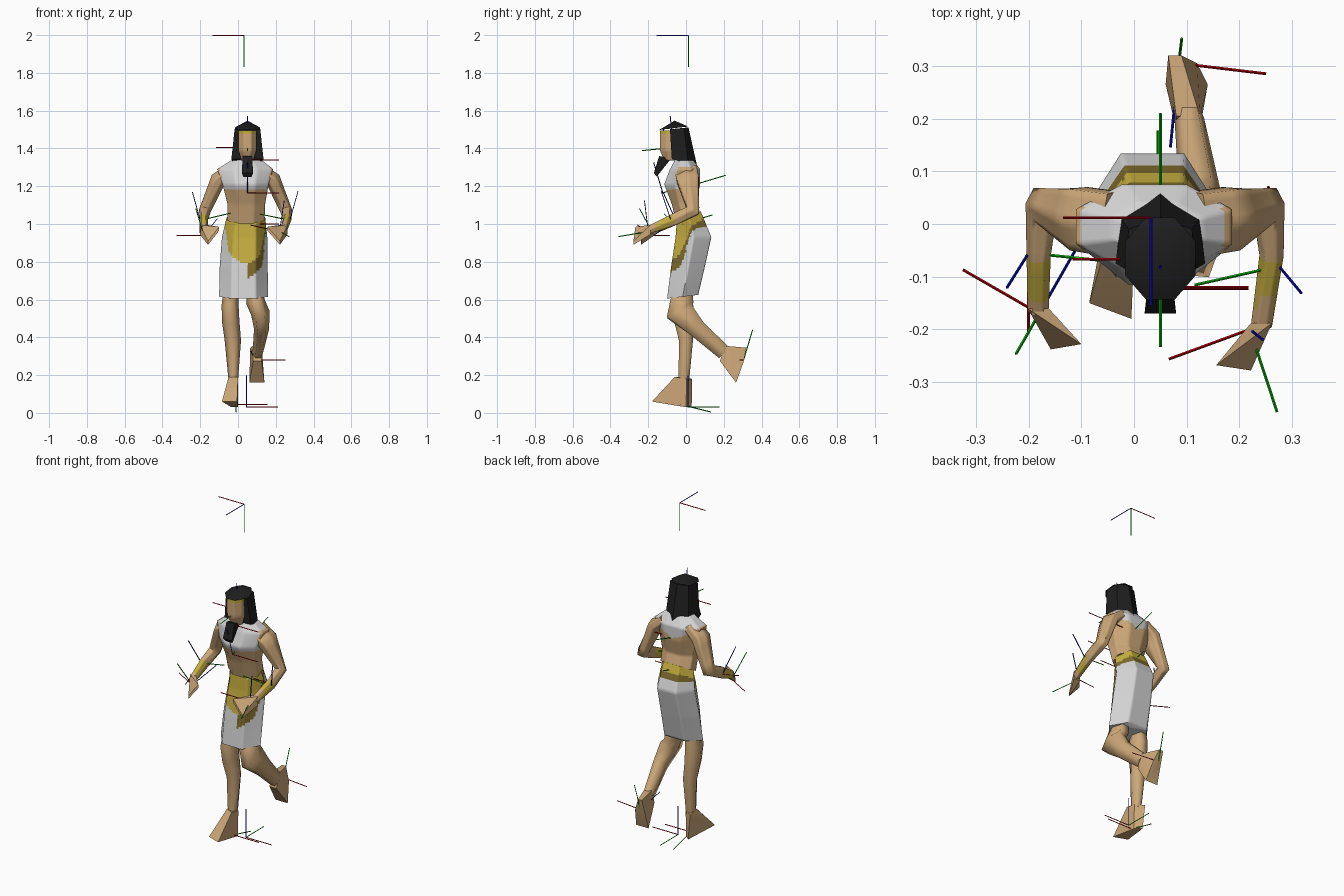
import bpy, bmesh, math
from mathutils import Vector

if "Cube" in bpy.data.objects:
    bpy.data.objects.remove(bpy.data.objects["Cube"])

MATS = {}


def material(name, r, g, b):
    MATS[name] = bpy.data.materials.new(name)
    MATS[name].diffuse_color = (r, g, b, 1)


material("skin", 0.61, 0.39, 0.19)
material("white_cloth", 0.65, 0.65, 0.65)
material("gold", 0.56, 0.42, 0.05)
material("dark_gold", 0.2, 0.14, 0.025)
material("black_hair", 0.013, 0.013, 0.014)
material("axis_red", 0.55, 0, 0.003)
material("axis_green", 0.003, 0.55, 0.003)
material("axis_blue", 0.003, 0.003, 0.55)


def finish(name, bm, mats, rule=None, angle=75):
    bmesh.ops.recalc_face_normals(bm, faces=bm.faces)
    if rule:
        for f in bm.faces:
            f.material_index = mats.index(rule(f.calc_center_median()))
    me = bpy.data.meshes.new(name)
    bm.to_mesh(me)
    bm.free()
    for m in mats:
        me.materials.append(MATS[m])
    ob = bpy.data.objects.new(name, me)
    bpy.context.collection.objects.link(ob)
    bpy.ops.object.select_all(action='DESELECT')
    ob.select_set(True)
    bpy.context.view_layer.objects.active = ob
    if angle:
        bpy.ops.object.shade_smooth_by_angle(angle=math.radians(angle))


def loft(name, rings, mats, rule=None, cuts=0, angle=75):
    """Bridge rings of points, refine for painted areas, cap the ends."""
    bm = bmesh.new()
    vs = [[bm.verts.new(p) for p in r] for r in rings]
    n = len(vs[0])
    for a, b in zip(vs, vs[1:]):
        for i in range(n):
            j = (i + 1) % n
            bm.faces.new((a[i], a[j], b[j], b[i]))
    if cuts:
        bmesh.ops.subdivide_edges(bm, edges=bm.edges[:], cuts=cuts, use_grid_fill=True)
    bmesh.ops.holes_fill(bm, edges=[e for e in bm.edges if e.is_boundary], sides=0)
    finish(name, bm, mats, rule, angle)


def ring(z, cx, rx, y0, y1, tilt=0.0, n=8):
    """Level ring filling a box; tilt raises its back. Six sides point sideways."""
    phase = 0.5 if n == 8 else 0
    kx = 1 / math.cos(math.pi / 8) if n == 8 else 1
    ky = 1 / math.cos(math.pi / n)
    pts = []
    for i in range(n):
        a = 2 * math.pi * (i + phase) / n
        y = math.sin(a) * (y1 - y0) / 2 * ky
        pts.append((cx + math.cos(a) * rx * kx, (y0 + y1) / 2 + y, z + tilt * y))
    return pts


def limb(name, path, mats=("skin",), rule=None, cuts=0, n=6):
    """Tube along path points (x, y, z, sideways radius, other radius)."""
    P = [Vector(p[:3]) for p in path]
    rings = []
    for i, p in enumerate(path):
        t = Vector()
        if i > 0:
            t += (P[i] - P[i - 1]).normalized()
        if i < len(P) - 1:
            t += (P[i + 1] - P[i]).normalized()
        t.normalize()
        u = (Vector((1, 0, 0)) - t * t.x).normalized()
        v = t.cross(u)
        rings.append([P[i] + u * math.cos(a) * p[3] + v * math.sin(a) * p[4]
                      for a in (2 * math.pi * k / n for k in range(n))])
    loft(name, rings, list(mats), rule, cuts)


def hull(name, pts, mat):
    bm = bmesh.new()
    for p in pts:
        bm.verts.new(p)
    bmesh.ops.convex_hull(bm, input=bm.verts[:])
    for v in [v for v in bm.verts if not v.link_faces]:
        bm.verts.remove(v)
    finish(name, bm, [mat], angle=35)


def wedge(name, edges, mat, skew=0.0):
    """Solid spanned by crosswise edges (y, z, x0, x1)."""
    hull(name, [(x, y + s * skew, z) for y, z, *xs in edges
                for x, s in zip(xs, (1, -1))], mat)


# skirt with a rounded gold apron that wraps round into a belt
def skirt_colour(c):
    low = 0.79 + 0.11 * ((c.x - 0.04) / 0.115) ** 2 + 1.8 * max(0, c.y + 0.03)
    low = min(low, 1.025)
    band = 0.075 if c.y < 0 else 0.04
    if c.z > low:
        return "gold"
    if c.z > low - band and (c.x > 0.055 or c.y > 0.03):
        return "dark_gold"
    return "white_cloth"


loft("skirt", [
    ring(0.615, 0.03, 0.13, -0.10, 0.065, 0.12, 6),
    ring(0.77, 0.03, 0.127, -0.08, 0.10, 0.05, 6),
    ring(0.93, 0.035, 0.12, -0.055, 0.134, 0, 6),
    ring(1.035, 0.042, 0.102, -0.05, 0.078, 0.5, 6),
], ["white_cloth", "gold", "dark_gold"], skirt_colour, 11)


# torso with a broad white collar
def torso_colour(c):
    off = abs(c.x - 0.035)
    low = 1.19 if c.y < 0 else 1.22 + 0.4 * off
    return "white_cloth" if low < c.z < 1.345 and off < 0.135 else "skin"


loft("torso", [
    ring(1.03, 0.042, 0.098, -0.048, 0.074, 0.5),
    ring(1.11, 0.044, 0.10, -0.075, 0.055, 0.1),
    ring(1.21, 0.04, 0.122, -0.115, 0.075),
    ring(1.29, 0.038, 0.148, -0.085, 0.075),
    ring(1.335, 0.045, 0.085, -0.06, 0.04),
    ring(1.35, 0.05, 0.04, -0.07, 0.01),
    ring(1.40, 0.05, 0.04, -0.08, 0),
], ["skin", "white_cloth"], torso_colour, 7)

# head with a gold brow band
loft("head", [
    ring(1.335, 0.05, 0.03, -0.115, -0.03),
    ring(1.39, 0.05, 0.048, -0.138, -0.02),
    ring(1.495, 0.05, 0.048, -0.138, -0.02),
], ["skin", "gold"], lambda c: "gold" if c.z > 1.47 else "skin", 5)


# hair: long back part, pointed cap and beard
def hair_ring(z, side, front, mid, back, tilt):
    pts = [(side, front), (side * 0.88, mid), (0, back), (-side * 0.88, mid), (-side, front)]
    return [(0.05 + x, y, z + tilt * y) for x, y in pts]


loft("hair", [
    hair_ring(1.325, 0.085, -0.075, 0.01, 0.058, -0.25),
    hair_ring(1.51, 0.068, -0.085, -0.01, 0.013, 0.1),
], ["black_hair"], angle=35)
hull("hair_cap", ring(1.507, 0.05, 0.067, -0.143, 0.012, 0.12)
     + [(0.05, -0.06, 1.547)], "black_hair")
wedge("beard", [(-0.08, 1.345, 0.03, 0.07), (-0.142, 1.36, 0.025, 0.075),
                (-0.17, 1.27, 0.02, 0.08), (-0.155, 1.25, 0.028, 0.072)], "black_hair")


# mirrored arms with gold forearm bands; one hand reaches further forward
def arm_colour(c):
    return "gold" if -0.15 < c.y < -0.07 and c.z < 1.06 else "skin"


for name, side, reach in (("left", -1, 0), ("right", 1, 0.04)):
    wx, wy = 0.222 - reach * 0.5, -0.165 - reach * 0.7
    limb(name + "_arm", [(0.04 + side * x, y, z, u, v) for x, y, z, u, v in (
        (0.08, 0, 1.285, 0.035, 0.07),
        (0.145, 0.01, 1.235, 0.042, 0.068),
        (0.215, 0.035, 1.07, 0.032, 0.042),
        (0.221, -0.06, 1.025, 0.023, 0.036),
        (wx, wy, 0.97, 0.02, 0.024))],
        ("skin", "gold"), arm_colour, 3)
    tip = [(0.14 - reach * 0.6, -0.228, 0.975), (0.198 - reach * 0.4, -0.238, 0.9)]
    hull(name + "_hand",
         [(0.04 + side * x, y - reach, z + d) for x, y, z in tip for d in (-0.01, 0.01)]
         + [(0.04 + side * (wx + a * 0.02), wy + 0.005, 0.97 + b * 0.025)
            for a in (-1, 1) for b in (-1, 1)], "skin")

# standing leg and foot
limb("left_leg", [
    (-0.035, -0.01, 0.68, 0.035, 0.045), (-0.042, -0.018, 0.57, 0.045, 0.064),
    (-0.038, -0.012, 0.48, 0.046, 0.055),
    (-0.027, 0, 0.38, 0.043, 0.042), (-0.025, -0.012, 0.17, 0.025, 0.033)])
wedge("left_foot", [(-0.045, 0.19, -0.05, 0), (0.018, 0.18, -0.05, 0),
                    (0.015, 0.03, -0.035, 0), (-0.165, 0.06, -0.085, -0.005)], "skin", 0.015)

# raised leg, bent back at the knee, and foot
limb("right_leg", [
    (0.08, -0.01, 0.70, 0.035, 0.045), (0.092, -0.022, 0.59, 0.05, 0.07),
    (0.118, -0.03, 0.53, 0.05, 0.085), (0.125, 0.06, 0.445, 0.04, 0.055),
    (0.105, 0.20, 0.32, 0.028, 0.045)])
wedge("right_foot", [(0.32, 0.345, 0.065, 0.09), (0.205, 0.355, 0.08, 0.125),
                     (0.18, 0.275, 0.08, 0.125), (0.265, 0.16, 0.06, 0.14),
                     (0.305, 0.27, 0.08, 0.12)], "skin")

# joint axis markers: three thin rods at right angles
X, Z = (1, 0, 0), (0, 0, 1)


def marker(name, origin, red=X, blue=Z):
    r, b = Vector(red).normalized(), Vector(blue).normalized()
    g = b.cross(r).normalized()
    for colour, d in (("red", r), ("green", g), ("blue", b)):
        bm = bmesh.new()
        bmesh.ops.create_cone(bm, cap_ends=True, segments=4, radius1=0.0027,
                              radius2=0.0027, depth=0.167)
        rot = d.to_track_quat('Z', 'Y')
        for v in bm.verts:
            v.co = rot @ v.co + Vector(origin) + d * 0.0835
        finish(f"{name}_axis_{colour}", bm, ["axis_" + colour], angle=0)


LEAN = (0, -0.3, 1)
marker("overhead", (0.032, 0.012, 1.997), (-1, 0, 0), (0, -1, 0))
marker("ground", (0.045, 0.01, 0.03))
marker("left_foot", (-0.01, -0.03, 0.045), X, (0, 0.25, 1))
marker("right_foot", (0.085, 0.305, 0.28), (1, -0.12, 0), (-0.1, -1, 0.3))
marker("head", (0.05, -0.067, 1.405), (-1, 0, 0), (0, -0.1, 1))
marker("beard", (0.05, -0.12, 1.34))
marker("chest", (0.05, -0.123, 1.165), X, LEAN)
marker("spine", (0.05, 0.05, 1.21), X, LEAN)
marker("waist", (0.05, -0.02, 1.0), X, LEAN)
marker("left_elbow", (-0.2, -0.055, 1.02), (0, -0.9, -0.4), (-0.25, -0.4, 0.9))
marker("left_hand", (-0.18, -0.17, 0.94), (-0.87, 0.5, 0), (0.4, 0.7, 0.5))
marker("right_elbow", (0.275, -0.08, 1.02), (-0.12, 0.9, 0.4), (0.25, -0.3, 0.9))
marker("right_hand", (0.22, -0.2, 0.96), (-0.9, -0.33, 0.2), (0.15, -0.12, 1))

for m in bpy.data.materials:
    if m.users and not m.is_grease_pencil:
        m.use_nodes = True
        m.node_tree.nodes["Principled BSDF"].inputs["Base Color"].default_value = m.diffuse_color
